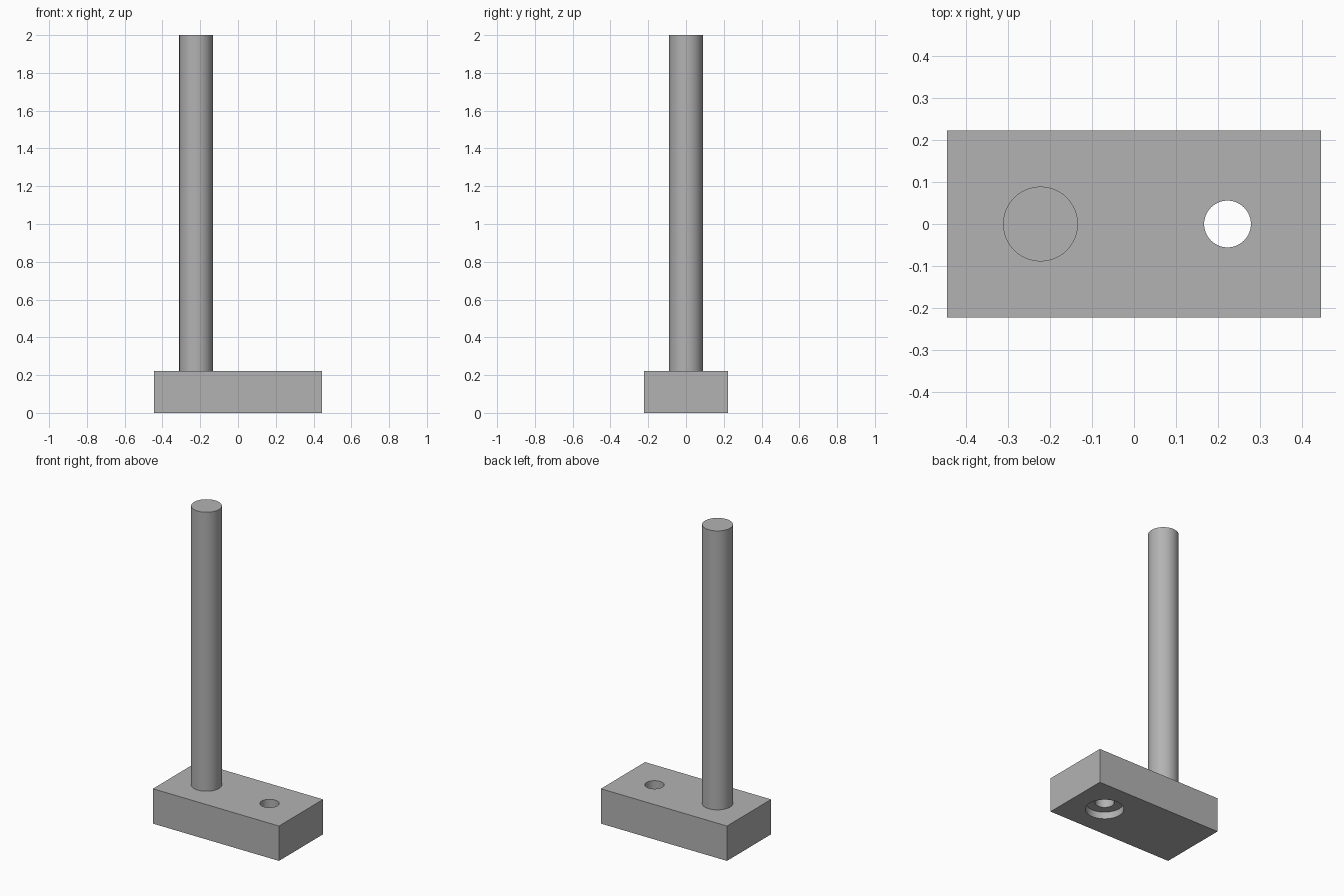
import bpy
import math

UNIT = 2 / 45          # design step: the whole model is 45 steps tall
BASE_H = 5 * UNIT

cube = bpy.data.objects.get("Cube")
if cube:
    bpy.data.objects.remove(cube, do_unlink=True)

grey = bpy.data.materials.new("plain grey")
grey.use_nodes = True
colour = (0.45, 0.45, 0.45, 1)
grey.diffuse_color = colour
grey.node_tree.nodes["Principled BSDF"].inputs["Base Color"].default_value = colour


def cylinder(name, x, radius, bottom, top):
    bpy.ops.mesh.primitive_cylinder_add(
        vertices=64, radius=radius, depth=top - bottom,
        location=(x, 0, (bottom + top) / 2))
    obj = bpy.context.object
    obj.name = name
    obj.data.materials.append(grey)
    return obj


def smooth(obj):
    bpy.ops.object.select_all(action="DESELECT")
    obj.select_set(True)
    bpy.context.view_layer.objects.active = obj
    bpy.ops.object.shade_smooth_by_angle(angle=math.radians(30))


def cut(target, cutter):
    mod = target.modifiers.new(cutter.name, "BOOLEAN")
    mod.operation = "DIFFERENCE"
    mod.solver = "EXACT"
    mod.object = cutter
    bpy.context.view_layer.objects.active = target
    bpy.ops.object.modifier_apply(modifier=mod.name)
    bpy.data.objects.remove(cutter, do_unlink=True)


# Base block
bpy.ops.mesh.primitive_cube_add(size=1, location=(0, 0, BASE_H / 2))
base = bpy.context.object
base.name = "base_block"
base.scale = (20 * UNIT, 10 * UNIT, BASE_H)
bpy.ops.object.transform_apply(location=False, rotation=False, scale=True)
base.data.materials.append(grey)

# Screw hole, with a wider shallow recess underneath
cut(base, cylinder("screw_hole", 5 * UNIT, 1.25 * UNIT, -UNIT, BASE_H + UNIT))
cut(base, cylinder("recess", 5 * UNIT, 2.5 * UNIT, -UNIT, UNIT))
smooth(base)

# Upright post, sitting on the block
post = cylinder("post", -5 * UNIT, 2 * UNIT, BASE_H, 2)
smooth(post)
